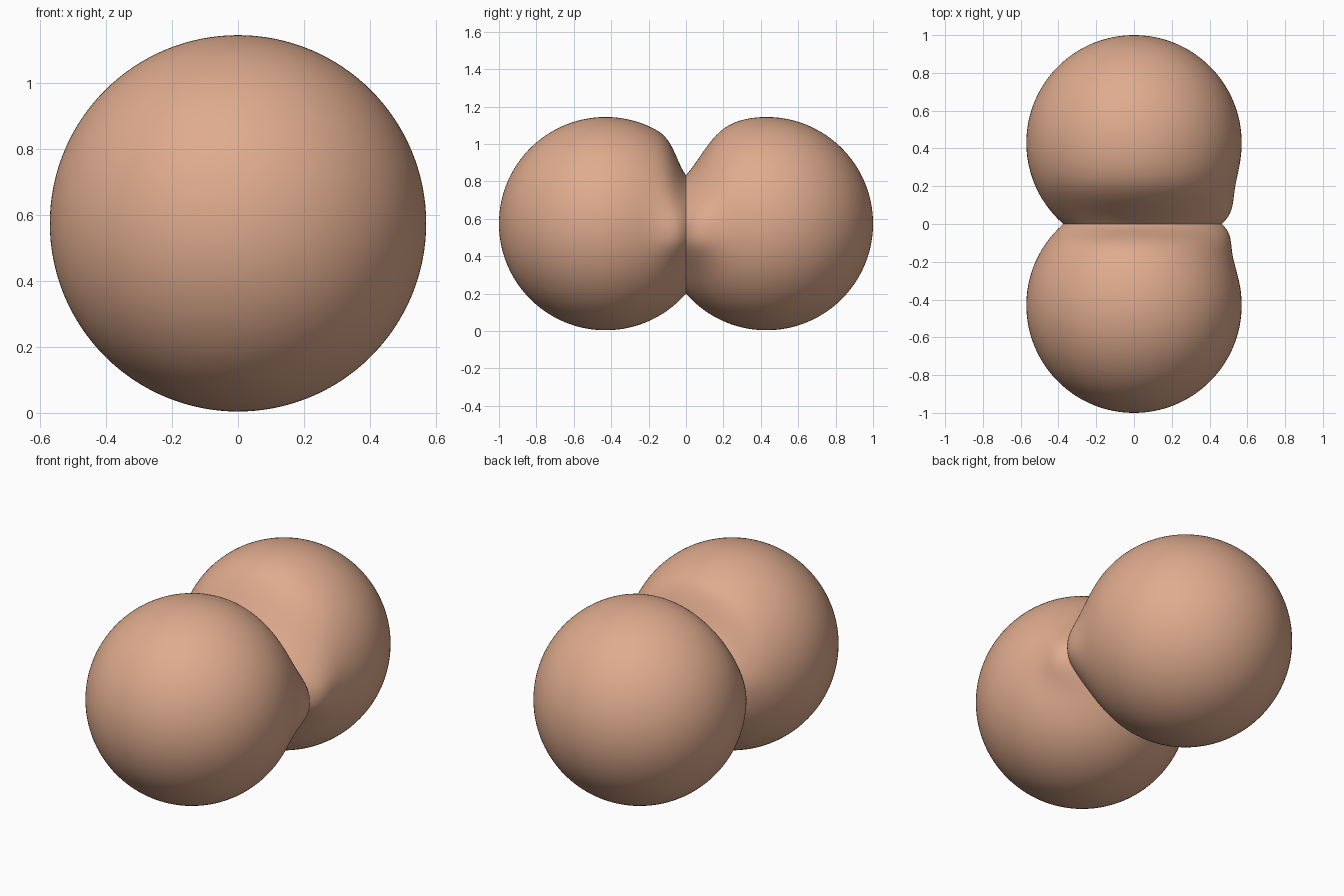
import bpy, bmesh, math
from mathutils import Matrix

if "Cube" in bpy.data.objects:
    bpy.data.objects.remove(bpy.data.objects["Cube"])

R, CY, CZ = 0.57, 0.43, 0.574

skin = bpy.data.materials.new("warm tan")
skin.diffuse_color = (0.74, 0.41, 0.27, 1)
skin.use_nodes = True
skin.node_tree.nodes["Principled BSDF"].inputs["Base Color"].default_value = skin.diffuse_color


def gauss(v, s):
    return math.exp(-(v / s) ** 2)


def lobe(name, side, dent_width, bulge_width):
    # Ball with its poles along y, cut flat where it presses on the other
    bm = bmesh.new()
    bmesh.ops.create_uvsphere(bm, u_segments=128, v_segments=96, radius=R)
    bmesh.ops.rotate(bm, verts=bm.verts, cent=(0, 0, 0),
                     matrix=Matrix.Rotation(math.pi / 2, 3, 'X'))
    bmesh.ops.translate(bm, verts=bm.verts, vec=(0, side * CY, CZ))
    bmesh.ops.bisect_plane(bm, geom=bm.verts[:] + bm.edges[:] + bm.faces[:],
                           plane_co=(0, 0, 0), plane_no=(0, side, 0), clear_inner=True)
    for v in bm.verts:
        x, y, z = v.co
        r = math.hypot(x, z - CZ) + 1e-6
        # Dent at the top of the seam
        up = max(0, (z - CZ) / r) ** 1.5
        k = 1 - 0.115 * gauss(y, dent_width) * up / max(r, 0.3)
        # Pressed-out bulge on the right of the seam
        out = max(0, x / r) ** 1.5
        spread = 0.26 if z > 0.49 else 0.15
        b = 0.095 * gauss(y, bulge_width) * gauss(z - 0.49, spread) * out
        v.co.x = x * k + b
        v.co.z = CZ + (z - CZ) * k
    bmesh.ops.holes_fill(bm, edges=[e for e in bm.edges if e.is_boundary], sides=0)
    bmesh.ops.recalc_face_normals(bm, faces=bm.faces)
    me = bpy.data.meshes.new(name)
    bm.to_mesh(me)
    bm.free()
    me.materials.append(skin)
    ob = bpy.data.objects.new(name, me)
    bpy.context.collection.objects.link(ob)
    bpy.context.view_layer.objects.active = ob
    ob.select_set(True)
    bpy.ops.object.shade_smooth_by_angle(angle=math.radians(40))
    ob.select_set(False)


lobe("front_ball", -1, 0.07, 0.13)
lobe("back_ball", 1, 0.14, 0.15)
